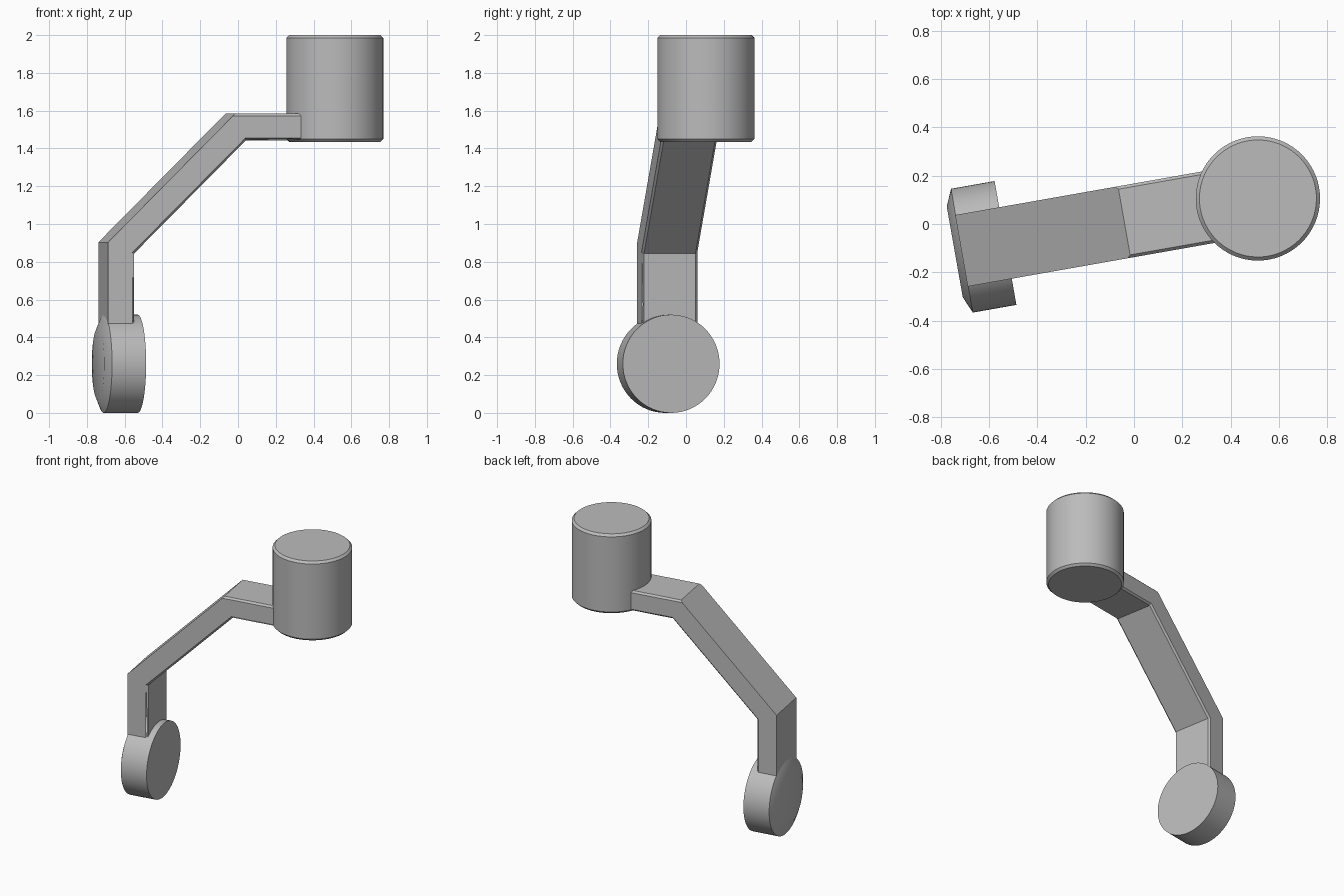
import bpy, bmesh, math
from mathutils import Matrix, Vector

default = bpy.data.objects.get("Cube")
if default:
    bpy.data.objects.remove(default, do_unlink=True)

# The whole bracket is turned slightly about z
TURN = Matrix.Rotation(math.radians(10), 4, 'Z') @ Matrix.Translation((0, 0.015, 0))

grey = bpy.data.materials.new("plain_grey")
grey.use_nodes = True
color = (0.5, 0.5, 0.5, 1)
grey.diffuse_color = color
grey.node_tree.nodes["Principled BSDF"].inputs["Base Color"].default_value = color


def add_object(name, bm, smooth):
    bmesh.ops.recalc_face_normals(bm, faces=bm.faces)
    mesh = bpy.data.meshes.new(name)
    bm.to_mesh(mesh)
    bm.free()
    mesh.materials.append(grey)
    obj = bpy.data.objects.new(name, mesh)
    bpy.context.collection.objects.link(obj)
    obj.matrix_world = TURN
    if smooth:
        bpy.ops.object.select_all(action='DESELECT')
        obj.select_set(True)
        bpy.context.view_layer.objects.active = obj
        bpy.ops.object.shade_smooth_by_angle(angle=math.radians(25))
    return obj


def lathe(name, profile, placement, sides=64):
    """Spin (radius, height) points about z, cap both ends, then place."""
    bm = bmesh.new()
    rings = []
    for r, h in profile:
        angles = [2 * math.pi * i / sides for i in range(sides)]
        rings.append([bm.verts.new((r * math.cos(a), r * math.sin(a), h)) for a in angles])
    for low, high in zip(rings, rings[1:]):
        for i in range(sides):
            j = (i + 1) % sides
            bm.faces.new((low[i], low[j], high[j], high[i]))
    bm.faces.new(rings[0][::-1])
    bm.faces.new(rings[-1])
    bm.transform(placement)
    return add_object(name, bm, True)


# Upright drum with small chamfers
R, C = 0.257, 0.015
lathe("drum", [(R - C, 1.435), (R, 1.435 + C), (R, 2 - C), (R - C, 2)],
      Matrix.Translation((0.523, 0, 0)))

# Round foot disc, lying on its side, with a shallow cone on the outer face
lathe("foot_disc", [(0.19, -0.75), (0.26, -0.72), (0.26, -0.537)],
      Matrix.Translation((0, 0, 0.26)) @ Matrix.Rotation(math.pi / 2, 4, 'Y'))

# Flat bent arm: outer path down to the foot, inner path back up to the drum
outer = [(0.5, 1.585), (-0.038, 1.585), (-0.722, 0.903), (-0.722, 0.3)]
inner = [(-0.58, 0.3), (-0.58, 0.844), (0.021, 1.443), (0.5, 1.443)]
bm = bmesh.new()
sides = [[bm.verts.new((u, v, z)) for u, z in outer + inner] for v in (-0.15, 0.15)]
count = len(sides[0])
for i in range(3):
    for s in sides:
        bm.faces.new((s[i], s[i + 1], s[count - 2 - i], s[count - 1 - i]))
for i in range(count):
    j = (i + 1) % count
    bm.faces.new((sides[0][i], sides[0][j], sides[1][j], sides[1][i]))

# Fine chamfer along the inner edges and the edges of the level top
long_edges = [bm.edges.get((s[i], s[i + 1])) for s in sides for i in (0, 4, 5, 6)]
bmesh.ops.bevel(bm, geom=long_edges, offset=0.012, segments=1, affect='EDGES')
add_object("bent_arm", bm, False)
